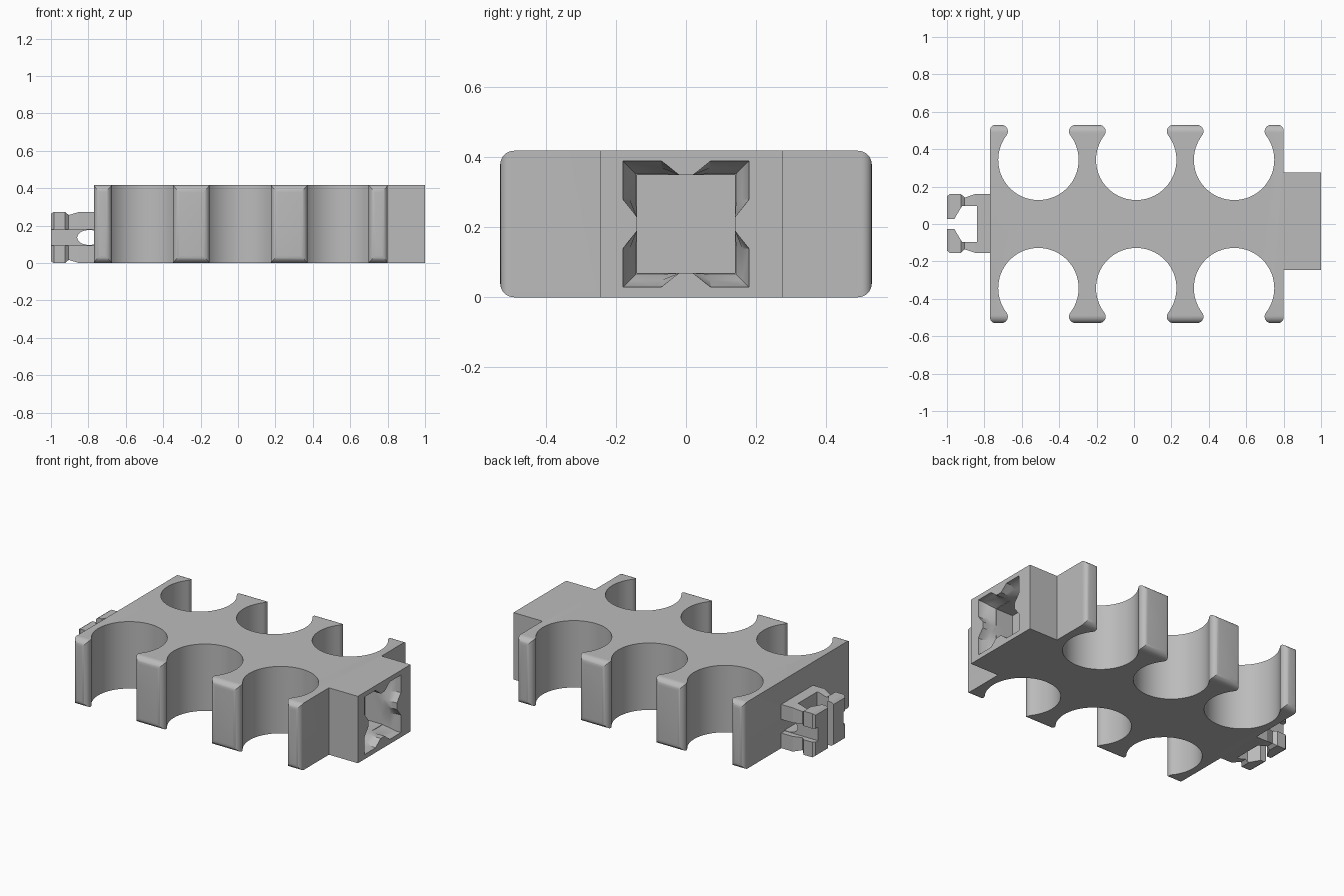
import bpy, bmesh
from math import sin, cos, radians, atan2, degrees, hypot

cube = bpy.data.objects.get("Cube")
if cube:
    bpy.data.objects.remove(cube)

grey = bpy.data.materials.new("plain grey")
grey.use_nodes = True
COLOUR = (0.5, 0.5, 0.5, 1)
grey.diffuse_color = COLOUR
grey.node_tree.nodes["Principled BSDF"].inputs["Base Color"].default_value = COLOUR


def loft(name, rings):
    """Solid through a list of rings with equal point counts."""
    bm = bmesh.new()
    loops = [[bm.verts.new(p) for p in ring] for ring in rings]
    bm.faces.new(loops[0])
    bm.faces.new(loops[-1])
    n = len(loops[0])
    for a, b in zip(loops, loops[1:]):
        for i in range(n):
            j = (i + 1) % n
            bm.faces.new((a[i], a[j], b[j], b[i]))
    bmesh.ops.recalc_face_normals(bm, faces=bm.faces)
    mesh = bpy.data.meshes.new(name)
    bm.to_mesh(mesh)
    bm.free()
    mesh.materials.append(grey)
    ob = bpy.data.objects.new(name, mesh)
    bpy.context.collection.objects.link(ob)
    return ob


def prism(name, pts, lo, hi, axis):
    """Extrude a 2D outline along an axis."""
    place = {"x": lambda a, b, t: (t, a, b),
             "y": lambda a, b, t: (a, t, b),
             "z": lambda a, b, t: (a, b, t)}[axis]
    return loft(name, [[place(a, b, t) for a, b in pts] for t in (lo, hi)])


def arc(cx, cy, r, start, end, steps, ry=None):
    angles = [radians(start + (end - start) * i / steps) for i in range(steps + 1)]
    return [(cx + r * cos(t), cy + (ry or r) * sin(t)) for t in angles]


def combine(ob, other, operation):
    mod = ob.modifiers.new(operation, "BOOLEAN")
    mod.operation = operation
    mod.solver = "EXACT"
    mod.object = other
    bpy.context.view_layer.objects.active = ob
    bpy.ops.object.modifier_apply(modifier=mod.name)
    bpy.data.objects.remove(other)


def finish(ob, angle):
    bpy.ops.object.select_all(action="DESELECT")
    ob.select_set(True)
    bpy.context.view_layer.objects.active = ob
    bpy.ops.object.shade_smooth_by_angle(angle=radians(angle))


# Rack body: six open round holders, with lips between them
HEIGHT, DEPTH, LEFT, RIGHT = 0.418, 0.53, -0.77, 0.8
HOLE_R, HOLE_Y, LIP_R, CORNER = 0.215, 0.343, 0.035, 0.03
lip_y = DEPTH - LIP_R
lip_dy = lip_y - HOLE_Y
lip_dx = ((HOLE_R + LIP_R) ** 2 - lip_dy ** 2) ** 0.5
lip_angle = degrees(atan2(lip_dy, lip_dx))

edge = arc(RIGHT - CORNER, DEPTH - CORNER, CORNER, 0, 90, 6)
for cx in (0.535, 0.012, -0.511):
    edge += arc(cx + lip_dx, lip_y, LIP_R, 90, 180 + lip_angle, 10)[:-1]
    edge += arc(cx, HOLE_Y, HOLE_R, lip_angle, -180 - lip_angle, 48)
    edge += arc(cx - lip_dx, lip_y, LIP_R, -lip_angle, 90, 10)[1:]
edge += arc(LEFT + CORNER, DEPTH - CORNER, CORNER, 90, 180, 6)
tab = [(RIGHT, -0.245), (1, -0.245), (1, 0.275), (RIGHT, 0.275)]
outline = tab + edge + [(x, -y) for x, y in reversed(edge)]
body = prism("rack_body", outline, 0, HEIGHT, "z")

# Rounded upper and lower edges at the finger tips
R = 0.04
section = []
for y, z, start in ((DEPTH - R, HEIGHT - R, 0), (R - DEPTH, HEIGHT - R, 90),
                    (R - DEPTH, R, 180), (DEPTH - R, R, 270)):
    section += arc(y, z, R, start, start + 90, 8)
combine(body, prism("tip_rounding", section, -1.2, 1.2, "x"), "INTERSECT")

# Square socket with four pinched sides and sloped corner recesses
INNER, MID_Z = 0.14, 0.209


def socket_ring(x, half):
    side = [(-half, half), (-0.07, half), (-0.02, INNER), (0.02, INNER), (0.07, half)]
    ring = []
    for c, s in ((1, 0), (0, -1), (-1, 0), (0, 1)):
        ring += [(x, a * c - b * s, MID_Z + a * s + b * c) for a, b in side]
    return ring


square = [(-INNER, MID_Z - INNER), (INNER, MID_Z - INNER),
          (INNER, MID_Z + INNER), (-INNER, MID_Z + INNER)]
combine(body, prism("socket_hollow", square, 0.78, 1.1, "x"), "DIFFERENCE")
combine(body, loft("socket_recess", [socket_ring(1.01, 0.18), socket_ring(0.97, 0.178),
                                     socket_ring(0.94, 0.16), socket_ring(0.9, 0.143)]),
        "DIFFERENCE")
finish(body, 30)

# Snap plug: waisted block, shaped from the top and from the side
waist = [(-0.765, 0.157), (-0.85, 0.157), (-0.905, 0.138), (-0.925, 0.157),
         (-0.985, 0.157), (-1, 0.145)]
PLUG_Z = 0.137


def plug_profile(mid, scale):
    top = [(x, mid + h * scale) for x, h in waist]
    return top + [(x, mid - h * scale) for x, h in reversed(waist)]


plug = prism("snap_plug", plug_profile(0.003, 1), -0.1, 0.4, "z")
combine(plug, prism("side_shape", plug_profile(PLUG_Z, 0.87), -0.3, 0.3, "y"), "INTERSECT")

# Open centre with a narrow front slot
half = [(-0.84, 0.095), (-0.92, 0.095), (-0.96, 0.028), (-1.1, 0.028)]
cavity = half + [(x, -y) for x, y in reversed(half)]
combine(plug, prism("cavity", cavity, -0.1, 0.4, "z"), "DIFFERENCE")

# Shallow grooves along both sides, and the round hole at the root
groove = [(-1.1, 0.095), (-0.7, 0.095), (-0.7, 0.18), (-1.1, 0.18)]
for s in (-1, 1):
    lo, hi = sorted((s * 0.125, s * 0.3))
    combine(plug, prism("groove", groove, lo, hi, "y"), "DIFFERENCE")
hole = arc(-0.795, PLUG_Z, 0.065, 0, 360, 32, ry=0.04)[:-1]
combine(plug, prism("root_hole", hole, -0.3, 0.3, "y"), "DIFFERENCE")
finish(plug, 15)
